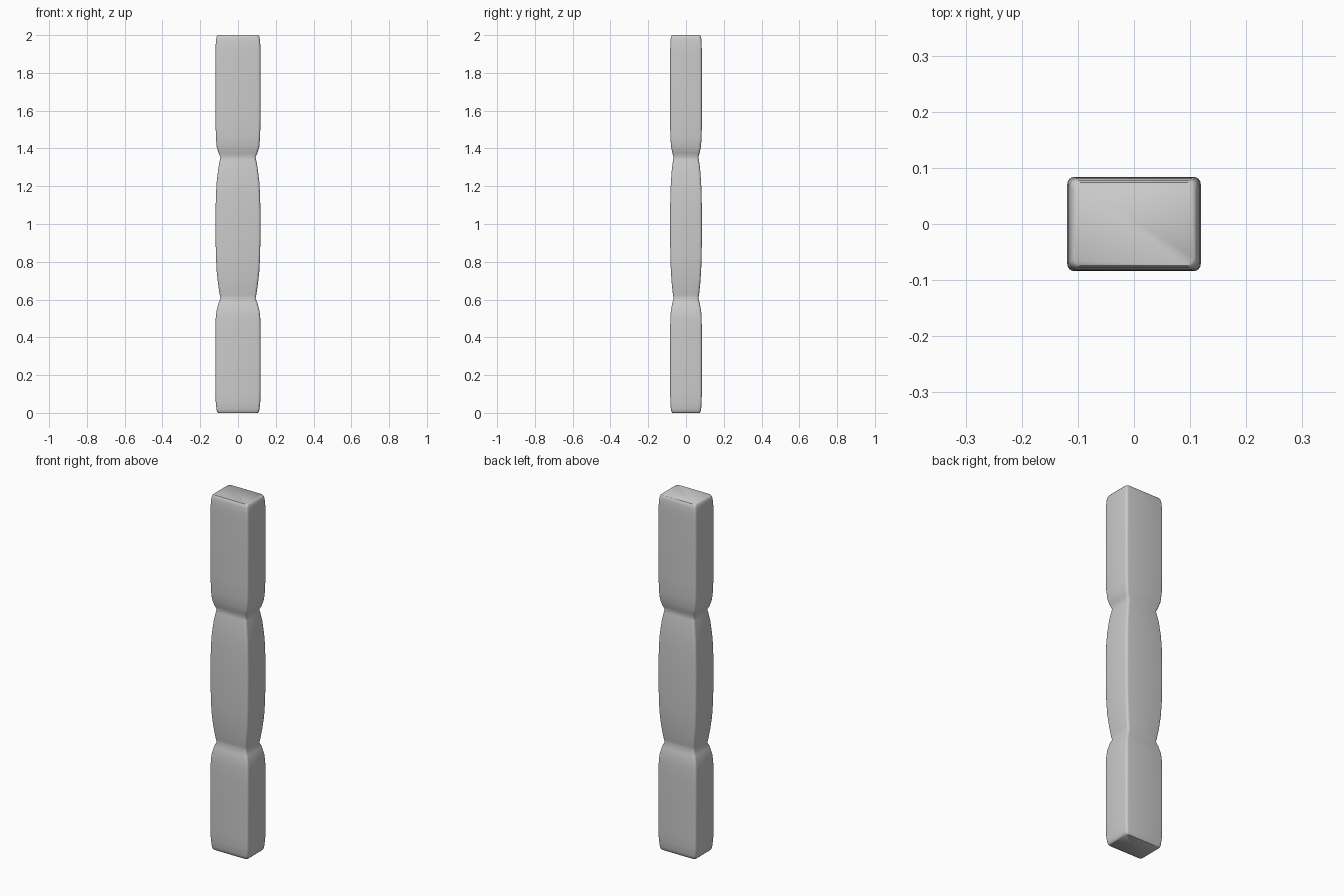
import bpy, bmesh, math

if "Cube" in bpy.data.objects:
    bpy.data.objects.remove(bpy.data.objects["Cube"])

HALF_X, HALF_Y, CORNER, STEPS = 0.119, 0.084, 0.013, 4

# (height, inset of x side, inset of y side) from bottom to top
PROFILE = [
    (0.0, 0.013, 0.011), (0.006, 0.008, 0.007), (0.02, 0.005, 0.004),
    (0.06, 0.001, 0.001), (0.12, 0, 0), (0.42, 0, 0), (0.50, 0.001, 0.001),
    (0.54, 0.005, 0.004), (0.58, 0.015, 0.011), (0.605, 0.026, 0.018),
    (0.625, 0.022, 0.015), (0.68, 0.014, 0.009), (0.75, 0.006, 0.004),
    (0.83, 0.002, 0.001), (0.95, 0, 0), (1.05, 0, 0), (1.15, 0.002, 0.001),
    (1.22, 0.006, 0.004), (1.29, 0.014, 0.009), (1.34, 0.023, 0.016),
    (1.355, 0.026, 0.018), (1.375, 0.016, 0.012), (1.41, 0.006, 0.005),
    (1.46, 0.002, 0.001), (1.55, 0, 0), (1.90, 0, 0), (1.95, 0.001, 0.001),
    (1.98, 0.004, 0.003), (1.994, 0.007, 0.006), (2.0, 0.012, 0.010),
]


def rounded_ring(bm, z, hx, hy):
    """Rounded rectangle of vertices at height z."""
    ring = []
    for q, (sx, sy) in enumerate([(1, 1), (-1, 1), (-1, -1), (1, -1)]):
        for i in range(STEPS + 1):
            a = math.pi / 2 * (q + i / STEPS)
            ring.append(bm.verts.new((sx * (hx - CORNER) + CORNER * math.cos(a),
                                      sy * (hy - CORNER) + CORNER * math.sin(a), z)))
    return ring


# Pinched rectangular post lofted through the rings
bm = bmesh.new()
rings = [rounded_ring(bm, z, HALF_X - ix, HALF_Y - iy) for z, ix, iy in PROFILE]
for low, high in zip(rings, rings[1:]):
    n = len(low)
    for i in range(n):
        j = (i + 1) % n
        bm.faces.new((low[i], low[j], high[j], high[i]))
bm.faces.new(rings[0][::-1])
bm.faces.new(rings[-1])
mesh = bpy.data.meshes.new("pinched_post")
bm.to_mesh(mesh)
bm.free()
post = bpy.data.objects.new("pinched_post", mesh)
bpy.context.collection.objects.link(post)

# Smooth shading
bpy.context.view_layer.objects.active = post
post.select_set(True)
bpy.ops.object.shade_smooth_by_angle(angle=math.radians(50))
